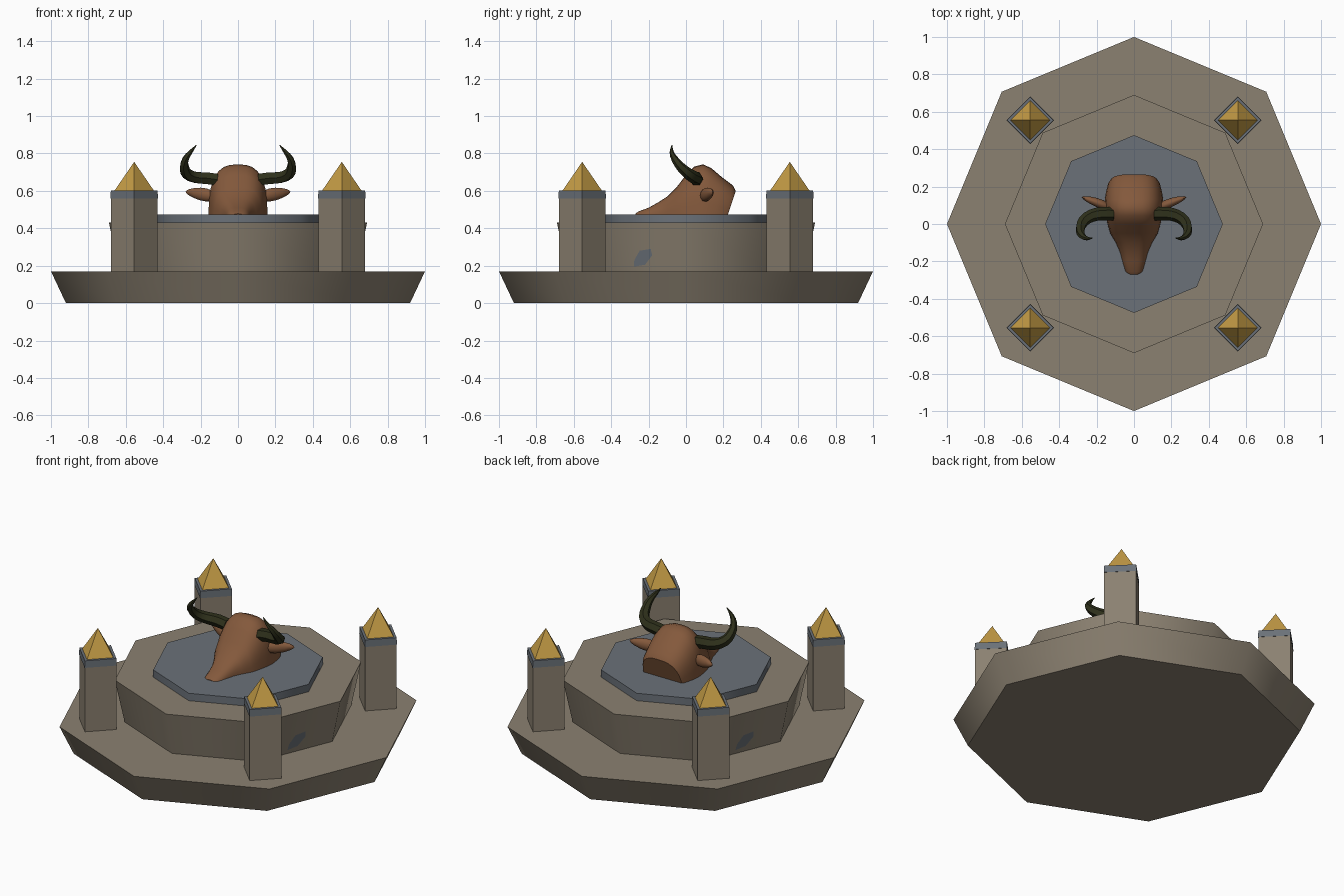
import bpy, bmesh, math
from mathutils import Vector

cube = bpy.data.objects.get("Cube")
if cube:
    bpy.data.objects.remove(cube, do_unlink=True)


def material(name, rgb):
    m = bpy.data.materials.new(name)
    m.use_nodes = True
    m.diffuse_color = (*rgb, 1)
    m.node_tree.nodes["Principled BSDF"].inputs["Base Color"].default_value = (*rgb, 1)
    return m


stone = material("warm stone", (0.26, 0.22, 0.165))
slate = material("blue slate", (0.145, 0.165, 0.19))
gold = material("gold", (0.55, 0.33, 0.06))
hide = material("brown hide", (0.23, 0.10, 0.045))
horn_mat = material("dark horn", (0.028, 0.03, 0.011))


def smooth(obj, degrees):
    bpy.ops.object.select_all(action='DESELECT')
    obj.select_set(True)
    bpy.context.view_layer.objects.active = obj
    bpy.ops.object.shade_smooth_by_angle(angle=math.radians(degrees))


def mesh_object(name, bm, mat, degrees=0):
    bmesh.ops.recalc_face_normals(bm, faces=bm.faces)
    mesh = bpy.data.meshes.new(name)
    bm.to_mesh(mesh)
    bm.free()
    obj = bpy.data.objects.new(name, mesh)
    bpy.context.collection.objects.link(obj)
    mesh.materials.append(mat)
    if degrees:
        smooth(obj, degrees)
    return obj


def prism(name, sides, r_low, r_high, z_low, z_high, mat, at=(0, 0), degrees=0):
    bm = bmesh.new()
    bmesh.ops.create_cone(bm, cap_ends=True, segments=sides, radius1=r_low,
                          radius2=r_high, depth=z_high - z_low)
    bmesh.ops.translate(bm, verts=bm.verts, vec=(*at, (z_low + z_high) / 2))
    return mesh_object(name, bm, mat, degrees)


# Stepped octagonal plinth
prism("base_step", 8, 0.92, 1.0, 0, 0.17, stone, degrees=50)
prism("upper_step", 8, 0.635, 0.69, 0.17, 0.43, stone, degrees=50)
prism("top_slab", 8, 0.475, 0.475, 0.43, 0.475, slate, degrees=50)

# Four corner pillars with caps and pyramid finials
for sy, row in ((-1, "front"), (1, "back")):
    for sx, side in ((-1, "right"), (1, "left")):
        spot = (sx * 0.555, sy * 0.555)
        label = f"{row}_{side}"
        prism(label + "_pillar", 4, 0.125, 0.125, 0.17, 0.56, stone, spot)
        prism(label + "_cap", 4, 0.127, 0.125, 0.56, 0.602, slate, spot)
        prism(label + "_finial", 4, 0.105, 0, 0.602, 0.755, gold, spot)

# Slate patches on two opposite faces of the upper step
patch = [(-.055, -.045), (-.05, -.01), (-.015, .04), (.05, .05), (.055, .015), (.01, -.035)]
for label, azimuth in (("left", -22.5), ("right", 157.5)):
    a = math.radians(azimuth)
    normal = Vector((math.cos(a), math.sin(a), 0))
    along = Vector((-math.sin(a), math.cos(a), 0))
    bm = bmesh.new()
    ring = []
    for u, v in patch:
        z = 0.24 + v
        radius = 0.635 + 0.055 * (z - 0.17) / 0.26
        ring.append(bm.verts.new(normal * (radius * math.cos(math.pi / 8) + 0.003)
                                 + along * u + Vector((0, 0, z))))
    bm.faces.new(ring)
    obj = mesh_object(label + "_patch", bm, slate)
    if obj.data.polygons[0].normal.dot(normal) < 0:
        obj.data.flip_normals()

# Head: arched sections from muzzle to neck (y, half width, top z, backward lean)
sections = [(-.27, .035, .478, 0), (-.255, .052, .49, 0), (-.2, .064, .51, 0),
            (-.15, .076, .538, 0), (-.1, .098, .57, 0), (-.05, .128, .62, 0),
            (0, .142, .685, 0), (.045, .152, .73, 0), (.09, .158, .742, .02),
            (.135, .158, .722, .08), (.19, .153, .675, .16), (.25, .14, .63, .26),
            (.266, .13, .60, .33)]
STEPS = 16
FLOOR = 0.44
bm = bmesh.new()
rings = []
for y, w, top, lean in sections:
    ring = []
    for i in range(STEPS + 1):
        t = math.pi * i / STEPS
        c, s = math.cos(t), math.sin(t)
        x = w * math.copysign(abs(c) ** 0.75, c)
        z = FLOOR + (top - FLOOR) * max(s, 0) ** 0.65
        ring.append(bm.verts.new((x, y - lean * (top - z), z)))
    rings.append(ring)
for a, b in zip(rings, rings[1:]):
    for i in range(STEPS):
        bm.faces.new((a[i], a[i + 1], b[i + 1], b[i]))
    bm.faces.new((a[STEPS], a[0], b[0], b[STEPS]))
bm.faces.new(rings[0])
bm.faces.new(rings[-1])
mesh_object("bull_head", bm, hide, 40)

# Ears and horns on both sides
horn_path = [(.11, .055, .66, .036), (.17, .055, .668, .036), (.225, .045, .672, .034),
             (.27, .015, .69, .031), (.287, -.025, .725, .026), (.28, -.06, .77, .019),
             (.252, -.077, .81, .011), (.222, -.075, .845, .002)]
for sx, side in ((1, "left"), (-1, "right")):
    # Leaf-shaped ear
    bm = bmesh.new()
    bmesh.ops.create_uvsphere(bm, u_segments=12, v_segments=8, radius=1)
    for v in bm.verts:
        taper = 1 - 0.3 * v.co.x
        x, y, z = v.co.x * 0.08, v.co.y * 0.025 * taper, v.co.z * 0.034 * taper
        v.co = (sx * (x + 0.2), y + 0.115 + 0.35 * x, z + 0.583 + 0.15 * x)
    mesh_object(side + "_ear", bm, hide, 40)

    # Curved tapering horn
    curve = bpy.data.curves.new(side + "_horn", 'CURVE')
    curve.dimensions = '3D'
    curve.bevel_depth = 1
    curve.bevel_resolution = 1
    curve.resolution_u = 2
    curve.use_fill_caps = True
    spline = curve.splines.new('BEZIER')
    spline.bezier_points.add(len(horn_path) - 1)
    for p, (x, y, z, r) in zip(spline.bezier_points, horn_path):
        p.co = (sx * x, y, z)
        p.radius = r
        p.handle_left_type = p.handle_right_type = 'AUTO'
    curve.materials.append(horn_mat)
    horn = bpy.data.objects.new(side + "_horn", curve)
    bpy.context.collection.objects.link(horn)
    bpy.ops.object.select_all(action='DESELECT')
    horn.select_set(True)
    bpy.context.view_layer.objects.active = horn
    bpy.ops.object.convert(target='MESH')
    smooth(bpy.context.view_layer.objects.active, 30)
